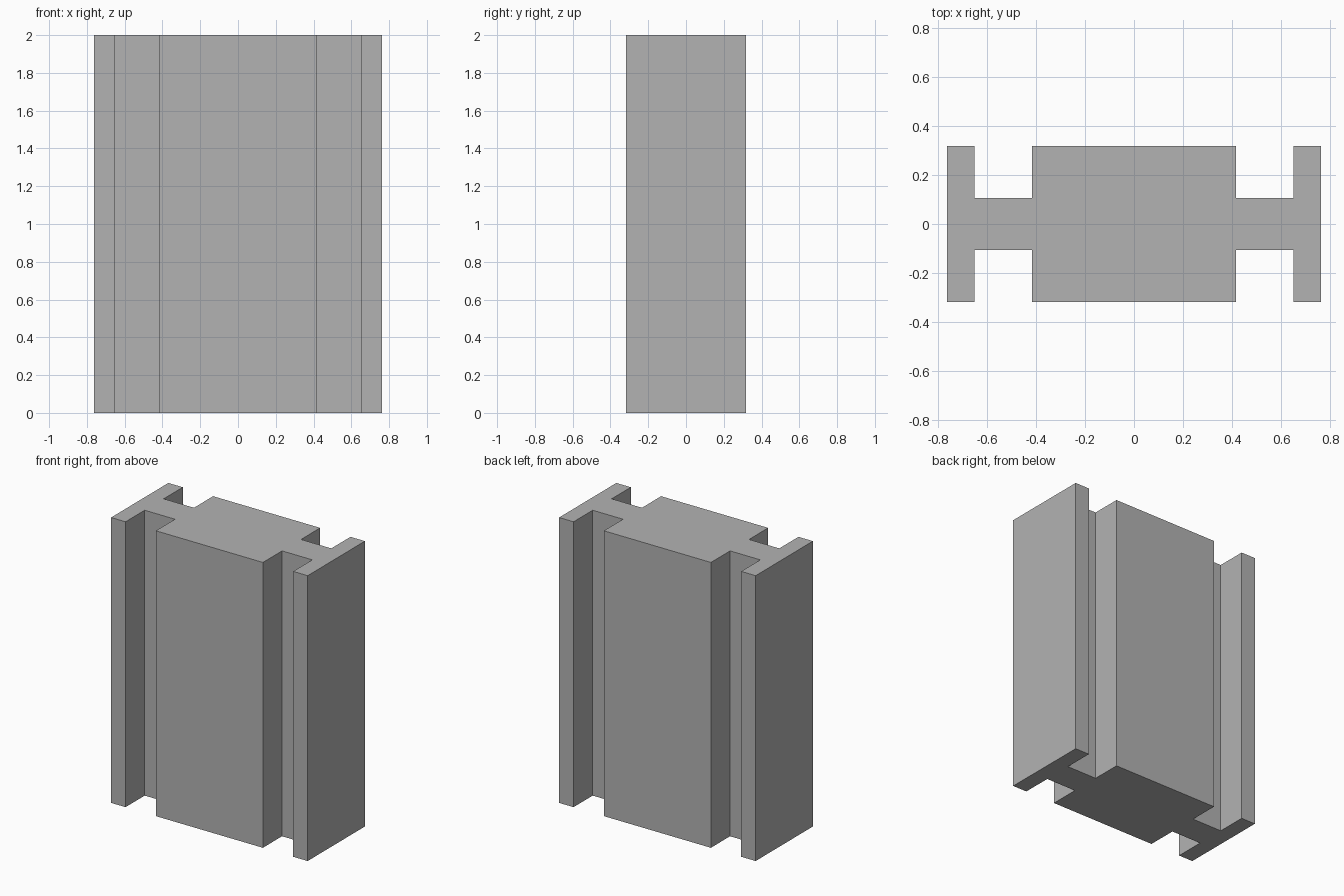
import bpy
import bmesh

cube = bpy.data.objects.get("Cube")
if cube:
    bpy.data.objects.remove(cube, do_unlink=True)

HEIGHT = 2.0

grey = bpy.data.materials.new("plain grey")
grey.use_nodes = True
colour = (0.45, 0.45, 0.45, 1.0)
grey.diffuse_color = colour
grey.node_tree.nodes["Principled BSDF"].inputs["Base Color"].default_value = colour

# Quarter outline of the section: core corner, web groove, end flange
quarter = [(0.415, 0.317), (0.415, 0.105), (0.65, 0.105),
           (0.65, 0.317), (0.762, 0.317)]


def mirror_outline(points):
    """Mirror the quarter outline across both axes into a closed loop."""
    back = [(-x, y) for x, y in reversed(points)] + points
    return back + [(x, -y) for x, y in reversed(back)]


# Extruded column with a thick core and a flange on each side
bm = bmesh.new()
base = bm.faces.new([bm.verts.new((x, y, 0)) for x, y in mirror_outline(quarter)])
result = bmesh.ops.extrude_face_region(bm, geom=[base], use_keep_orig=True)
top = [v for v in result["geom"] if isinstance(v, bmesh.types.BMVert)]
bmesh.ops.translate(bm, verts=top, vec=(0, 0, HEIGHT))
bmesh.ops.recalc_face_normals(bm, faces=bm.faces)

mesh = bpy.data.meshes.new("grooved_column")
bm.to_mesh(mesh)
bm.free()
mesh.materials.append(grey)
column = bpy.data.objects.new("grooved_column", mesh)
bpy.context.collection.objects.link(column)
